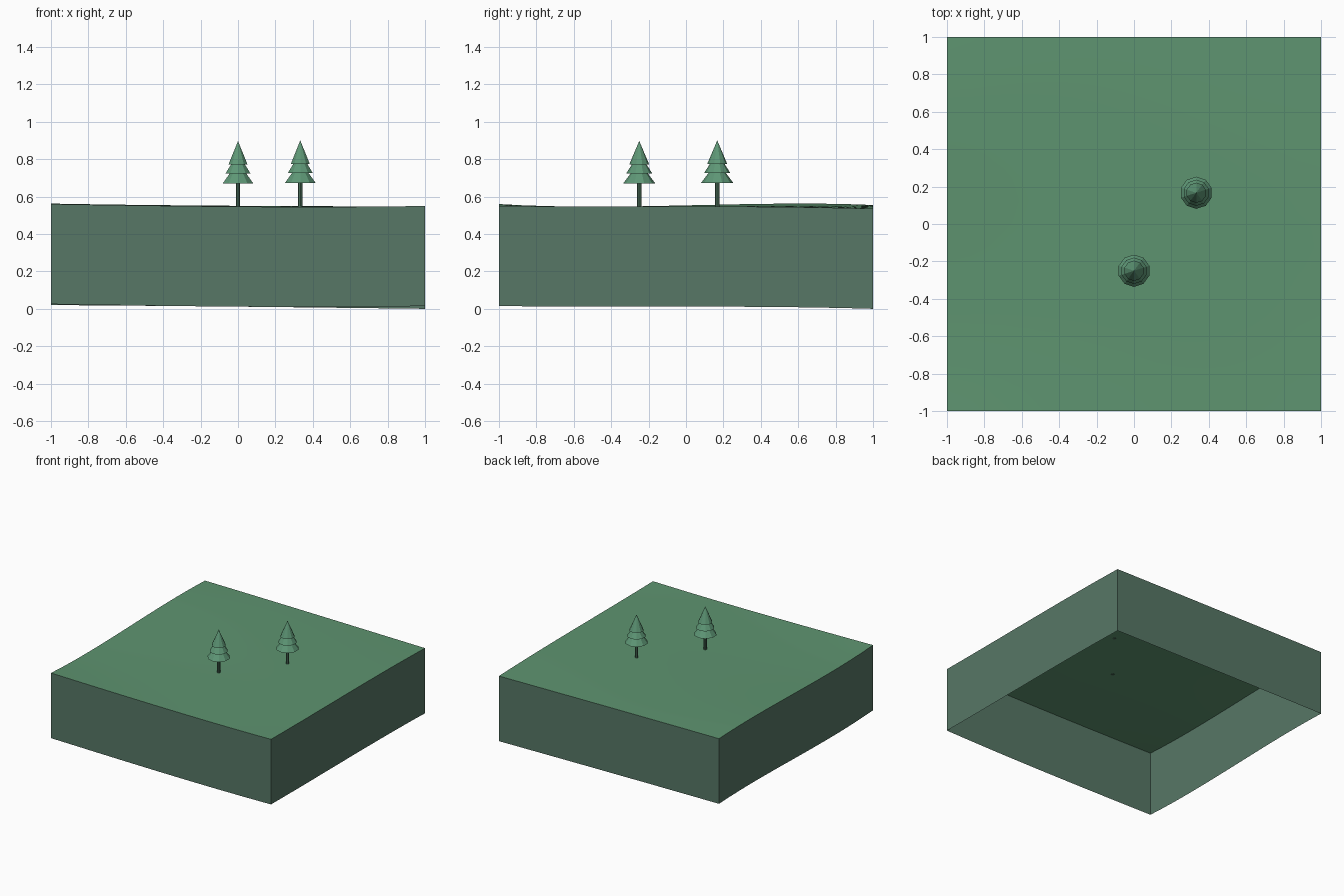
import bpy, bmesh, math

cube = bpy.data.objects.get("Cube")
if cube:
    bpy.data.objects.remove(cube, do_unlink=True)


def material(name, rgb):
    """Flat material from display-space 0-255 values, stored as linear."""
    lin = [((c / 255 + 0.055) / 1.055) ** 2.4 for c in rgb] + [1]
    mat = bpy.data.materials.new(name)
    mat.use_nodes = True
    mat.diffuse_color = lin
    mat.node_tree.nodes["Principled BSDF"].inputs["Base Color"].default_value = lin
    return mat


GRASS = material("grass green", (94, 148, 112))
EARTH = material("grey green earth", (87, 119, 102))
LEAF = material("fir green", (94, 151, 118))
BARK = material("dark green bark", (74, 108, 88))

# Terrain heights at four evenly spaced nodes, rows front to back
HEIGHTS = [(0.56, 0.55, 0.545, 0.55),
           (0.547, 0.545, 0.545, 0.547),
           (0.56, 0.552, 0.549, 0.546),
           (0.555, 0.55, 0.543, 0.535)]
NODES = (-1, -1 / 3, 1 / 3, 1)
SKIRT = 0.535
STEPS = 16


def weights(t):
    return [math.prod((t - b) / (a - b) for b in NODES if b != a) for a in NODES]


def ground(x, y):
    wx, wy = weights(x), weights(y)
    return sum(wy[j] * wx[i] * HEIGHTS[j][i] for j in range(4) for i in range(4))


def make_object(name, bm, mat):
    mesh = bpy.data.meshes.new(name)
    bm.to_mesh(mesh)
    bm.free()
    mesh.materials.append(mat)
    obj = bpy.data.objects.new(name, mesh)
    bpy.context.collection.objects.link(obj)
    return obj


def smooth(obj):
    bpy.ops.object.select_all(action='DESELECT')
    obj.select_set(True)
    bpy.context.view_layer.objects.active = obj
    bpy.ops.object.shade_smooth_by_angle(angle=math.radians(30))


# Rolling grass surface
bm = bmesh.new()
bmesh.ops.create_grid(bm, x_segments=STEPS, y_segments=STEPS, size=1)
for v in bm.verts:
    v.co.z = ground(v.co.x, v.co.y)
smooth(make_object("grass_surface", bm, GRASS))

# Open-bottomed earth walls following the terrain edge
bm = bmesh.new()
corners = [(-1, -1), (1, -1), (1, 1), (-1, 1)]
for k, (ax, ay) in enumerate(corners):
    bx, by = corners[(k + 1) % 4]
    previous = None
    for s in range(STEPS + 1):
        t = s / STEPS
        x, y = ax + (bx - ax) * t, ay + (by - ay) * t
        z = ground(x, y)
        pair = bm.verts.new((x, y, z - SKIRT)), bm.verts.new((x, y, z))
        if previous:
            bm.faces.new((previous[0], pair[0], pair[1], previous[1]))
        previous = pair
bmesh.ops.remove_doubles(bm, verts=bm.verts, dist=0.0001)
smooth(make_object("earth_walls", bm, EARTH))


def cone(name, mat, x, y, z, r1, r2, height, sides=10):
    bm = bmesh.new()
    bmesh.ops.create_cone(bm, cap_ends=True, segments=sides,
                          radius1=r1, radius2=r2, depth=height)
    obj = make_object(name, bm, mat)
    obj.location = (x, y, z + height / 2)
    return obj


# Fir trees: a trunk and three stacked cone tiers (offset, radius, height)
TIERS = [(0.125, 0.086, 0.115), (0.178, 0.07, 0.11), (0.225, 0.054, 0.127)]
for label, x, y in (("front", 0, -0.25), ("back", 0.333, 0.167)):
    base = ground(x, y)
    cone(label + "_tree_trunk", BARK, x, y, base - 0.005, 0.012, 0.012, 0.16, 8)
    for n, (offset, radius, height) in enumerate(TIERS, 1):
        cone(f"{label}_tree_tier_{n}", LEAF, x, y, base + offset, radius, 0, height)
